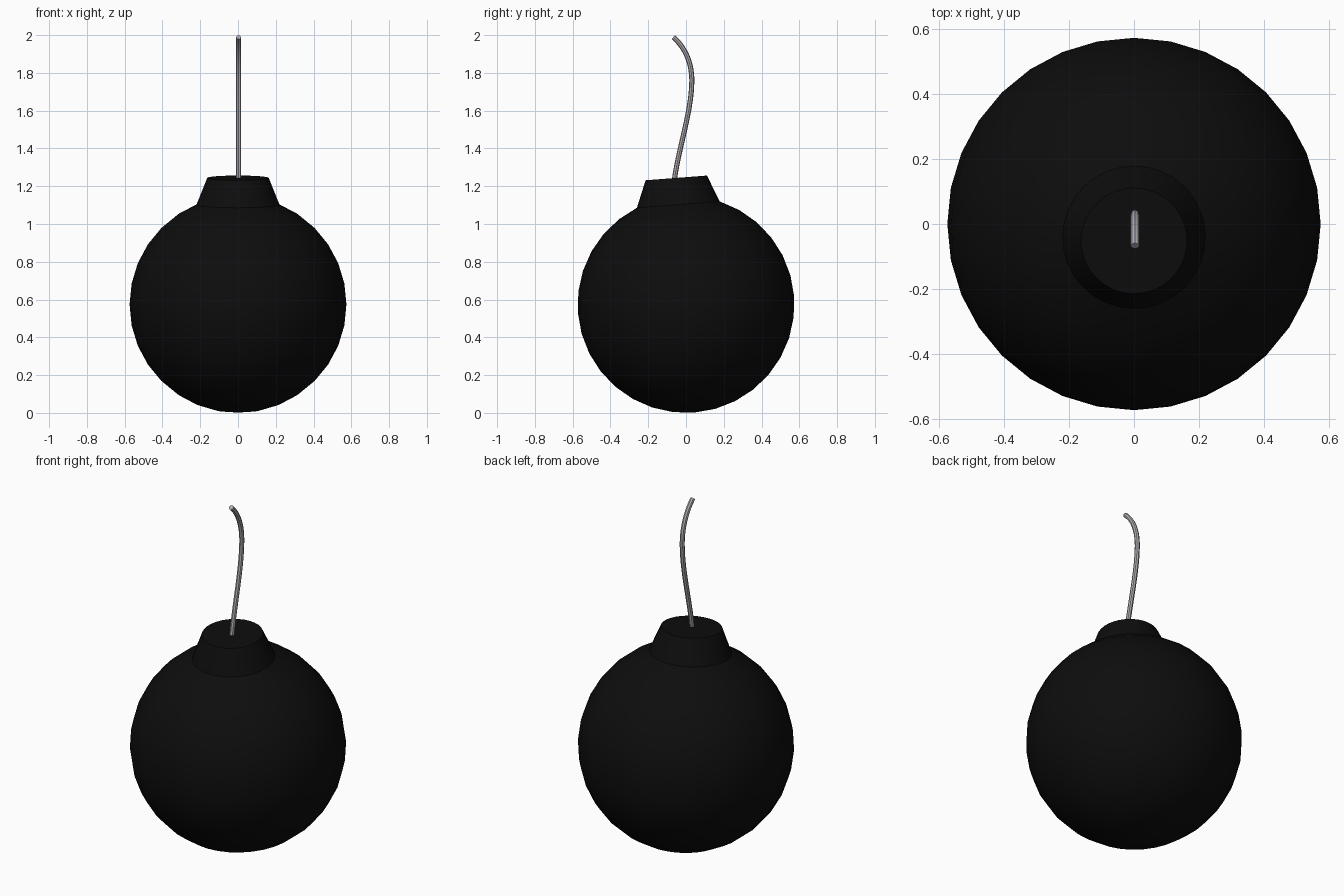
import bpy, bmesh, math
from mathutils import Matrix

if "Cube" in bpy.data.objects:
    bpy.data.objects.remove(bpy.data.objects["Cube"])

R = 0.574                    # body radius
TILT = math.radians(4.4)     # whole body leans toward the front
SEGS, RINGS = 32, 16


def material(name, rgb):
    m = bpy.data.materials.new(name)
    m.diffuse_color = (*rgb, 1)
    m.use_nodes = True
    m.node_tree.nodes["Principled BSDF"].inputs["Base Color"].default_value = m.diffuse_color
    return m


black = material("black", (0.004, 0.004, 0.004))
grey = material("pale_grey", (0.45, 0.42, 0.46))


def add_object(name, mesh, mat):
    ob = bpy.data.objects.new(name, mesh)
    bpy.context.collection.objects.link(ob)
    mesh.materials.clear()
    mesh.materials.append(mat)
    bpy.ops.object.select_all(action='DESELECT')
    ob.select_set(True)
    bpy.context.view_layer.objects.active = ob
    bpy.ops.object.shade_smooth_by_angle(angle=math.radians(30))
    return ob


# Ball body: its top cap is drawn up into a tapered neck
bm = bmesh.new()
bmesh.ops.create_uvsphere(bm, u_segments=SEGS, v_segments=RINGS, radius=R)
ring_z = R * math.cos(2 * math.pi / RINGS)
cap = [v for v in bm.verts if v.co.z > ring_z + 0.005]
bmesh.ops.delete(bm, geom=cap, context='VERTS')
rim = [e for e in bm.edges if e.is_boundary]
new = bmesh.ops.extrude_edge_only(bm, edges=rim)["geom"]
for v in (g for g in new if isinstance(g, bmesh.types.BMVert)):
    s = 0.163 / math.hypot(v.co.x, v.co.y)
    v.co = (v.co.x * s, v.co.y * s, 0.672)
bmesh.ops.holes_fill(bm, edges=[e for e in bm.edges if e.is_boundary], sides=0)
bmesh.ops.recalc_face_normals(bm, faces=bm.faces)
bm.transform(Matrix.Translation((0, 0, R)) @ Matrix.Rotation(TILT, 4, 'X'))
me = bpy.data.meshes.new("ball_body")
bm.to_mesh(me)
bm.free()
add_object("ball_body", me, black)

# Fuse: curved cord in the y-z plane (left handle, point, right handle)
path = [((-0.08, 1.10), (-0.063, 1.225), (-0.04, 1.40)),
        ((0.031, 1.60), (0.031, 1.76), (0.031, 1.86)),
        ((-0.010, 1.94), (-0.067, 1.989), (-0.10, 2.01))]
cu = bpy.data.curves.new("fuse_path", 'CURVE')
cu.dimensions = '3D'
cu.bevel_depth = 0.0135
cu.bevel_resolution = 2
cu.resolution_u = 10
cu.use_fill_caps = True
sp = cu.splines.new('BEZIER')
sp.bezier_points.add(len(path) - 1)
for p, (a, b, c) in zip(sp.bezier_points, path):
    p.handle_left_type = p.handle_right_type = 'FREE'
    p.handle_left, p.co, p.handle_right = [(0.003, *q) for q in (a, b, c)]
tmp = bpy.data.objects.new("fuse_path", cu)
bpy.context.collection.objects.link(tmp)
bpy.context.view_layer.update()
dg = bpy.context.evaluated_depsgraph_get()
fuse_mesh = bpy.data.meshes.new_from_object(tmp.evaluated_get(dg))
bpy.data.objects.remove(tmp)
add_object("fuse", fuse_mesh, grey)
